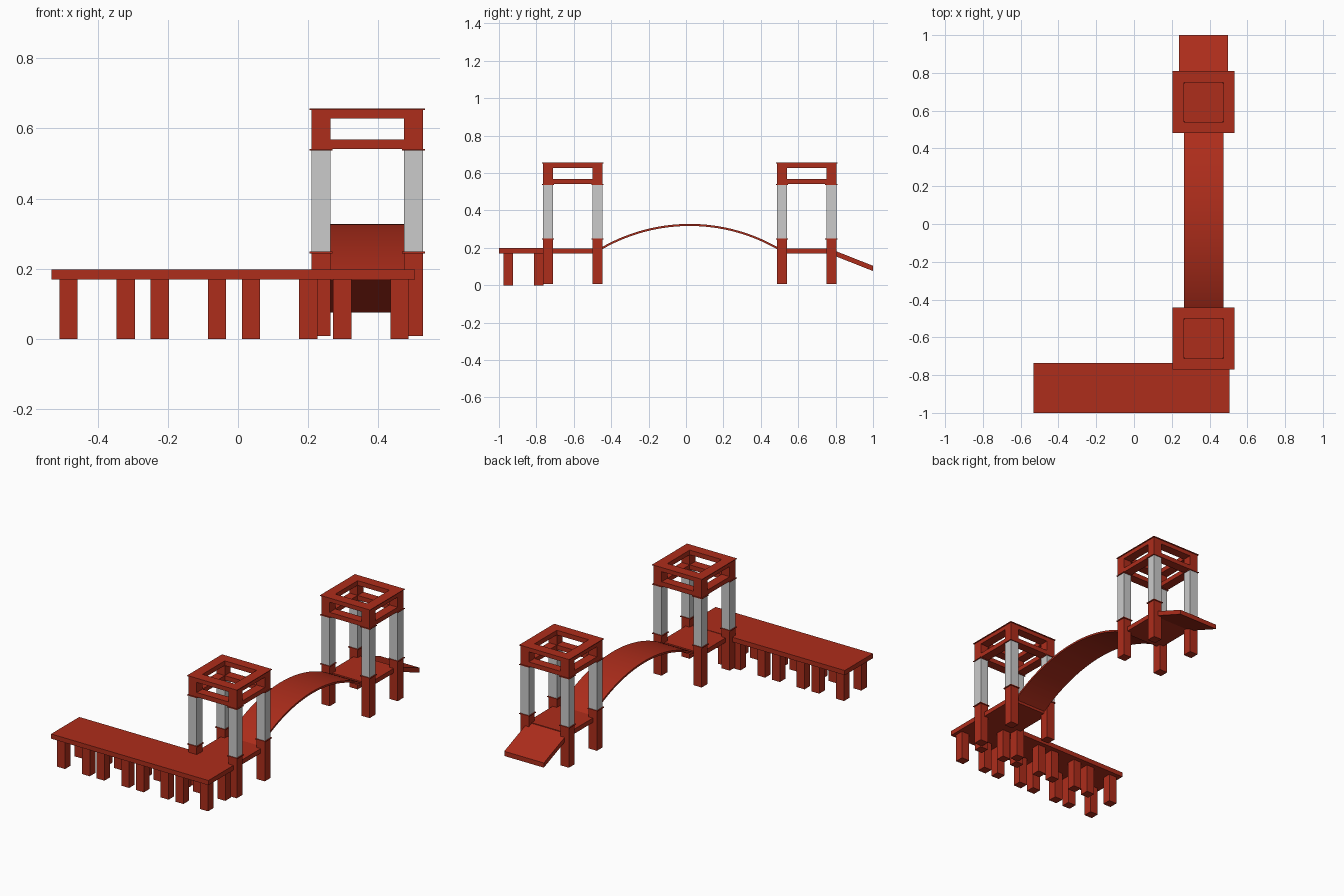
import bpy, bmesh, math
from mathutils import Matrix, Vector

if "Cube" in bpy.data.objects:
    bpy.data.objects.remove(bpy.data.objects["Cube"])

red = bpy.data.materials.new("red_paint")
red.diffuse_color = (0.42, 0.026, 0.011, 1)
red.use_nodes = True
red.node_tree.nodes["Principled BSDF"].inputs["Base Color"].default_value = red.diffuse_color


def finish(name, bm, mat=red):
    bmesh.ops.recalc_face_normals(bm, faces=bm.faces)
    me = bpy.data.meshes.new(name)
    bm.to_mesh(me)
    bm.free()
    ob = bpy.data.objects.new(name, me)
    bpy.context.collection.objects.link(ob)
    if mat:
        me.materials.append(mat)
    return ob


def box(bm, x0, x1, y0, y1, z0, z1):
    size = Matrix.Diagonal((x1 - x0, y1 - y0, z1 - z0, 1))
    mid = Matrix.Translation(((x0 + x1) / 2, (y0 + y1) / 2, (z0 + z1) / 2))
    bmesh.ops.create_cube(bm, size=1, matrix=mid @ size)


def post(bm, x, y, r, z0, z1):
    box(bm, x - r, x + r, y - r, y + r, z0, z1)


def ring(bm, cx, cy, outer, inner, z0, z1):
    # square ring swept around four corners
    corners = [(-1, -1), (1, -1), (1, 1), (-1, 1)]
    section = [(outer, z0), (outer, z1), (inner, z1), (inner, z0)]
    loops = [[bm.verts.new((cx + sx * r, cy + sy * r, z)) for r, z in section]
             for sx, sy in corners]
    for i in range(4):
        a, b = loops[i], loops[(i + 1) % 4]
        for j in range(4):
            k = (j + 1) % 4
            bm.faces.new((a[j], a[k], b[k], b[j]))


def extrude_profile(name, pts, x0, x1):
    # closed (y, z) outline extruded along x
    bm = bmesh.new()
    face = bm.faces.new([bm.verts.new((x0, y, z)) for y, z in pts])
    out = bmesh.ops.extrude_face_region(bm, geom=[face])["geom"]
    bmesh.ops.translate(bm, vec=Vector((x1 - x0, 0, 0)),
                        verts=[v for v in out if isinstance(v, bmesh.types.BMVert)])
    return finish(name, bm)


# Dock deck and its four groups of four legs
bm = bmesh.new()
box(bm, -0.532, 0.505, -1.0, -0.735, 0.17, 0.198)
finish("dock_deck", bm)

bm = bmesh.new()
for g in range(4):
    for dx in (0, 0.163):
        for y in (-0.95, -0.787):
            post(bm, -0.483 + g * 0.26 + dx, y, 0.026, 0, 0.17)
finish("dock_legs", bm)

# Two towers
CX, OFF, R = 0.3685, 0.132, 0.027
for label, cy in (("front", -0.606), ("back", 0.645)):
    spots = [(CX + sx * OFF, cy + sy * OFF) for sx in (-1, 1) for sy in (-1, 1)]

    # platform
    bm = bmesh.new()
    box(bm, CX - OFF, CX + OFF, cy - OFF, cy + OFF, 0.169, 0.196)
    finish(label + "_platform", bm)

    # red footings with a thin lip
    bm = bmesh.new()
    for x, y in spots:
        post(bm, x, y, R, 0.008, 0.244)
        post(bm, x, y, R + 0.0055, 0.244, 0.249)
    finish(label + "_footings", bm)

    # grey posts
    bm = bmesh.new()
    for x, y in spots:
        post(bm, x, y, R, 0.249, 0.537)
    finish(label + "_grey_posts", bm, None)

    # open top frame
    bm = bmesh.new()
    for x, y in spots:
        post(bm, x, y, R + 0.0055, 0.537, 0.541)
        post(bm, x, y, R, 0.568, 0.628)
    ring(bm, CX, cy, 0.159, 0.105, 0.541, 0.568)
    ring(bm, CX, cy, 0.159, 0.105, 0.628, 0.652)
    ring(bm, CX, cy, 0.1645, 0.105, 0.652, 0.656)
    finish(label + "_top_frame", bm)

# Arched bridge between the towers
mid, rad, thick, top, n = 0.0195, 0.95, 0.011, 0.328, 32
half = math.asin(0.4935 / rad)
angles = [half * (2 * i / n - 1) for i in range(n + 1)]


def arc(r):
    return [(mid + r * math.sin(a), top - rad + r * math.cos(a)) for a in angles]


bridge = extrude_profile("arched_bridge", arc(rad) + arc(rad - thick)[::-1], 0.264, 0.473)
bpy.context.view_layer.objects.active = bridge
bridge.select_set(True)
bpy.ops.object.shade_smooth_by_angle(angle=math.radians(30))

# Ramp down from the back tower
extrude_profile("ramp", [(0.772, 0.194), (1.0, 0.104), (1.0, 0.076), (0.772, 0.166)],
                0.237, 0.498)
